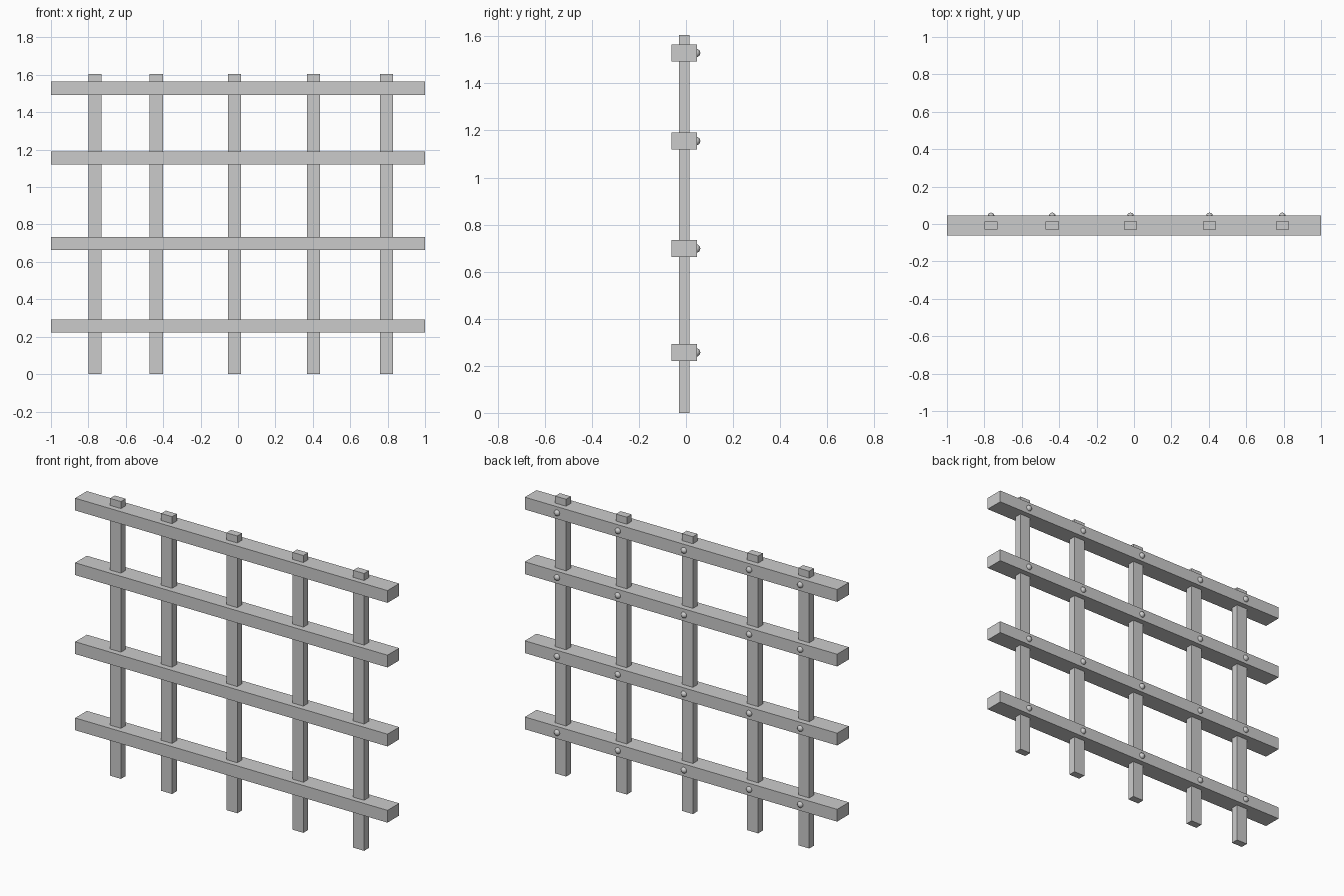
import bpy

if "Cube" in bpy.data.objects:
    bpy.data.objects.remove(bpy.data.objects["Cube"])

POST_X = [-0.764, -0.437, -0.019, 0.404, 0.793]
RAIL_Z = [0.257, 0.698, 1.155, 1.529]
Y = -0.0075          # shared centre line of posts and rails
RAIL_DEPTH = 0.107


def box(name, loc, size):
    bpy.ops.mesh.primitive_cube_add(size=1, location=loc)
    ob = bpy.context.object
    ob.name = name
    ob.scale = size
    bpy.ops.object.transform_apply(location=False, rotation=False, scale=True)
    return ob


# Vertical posts passing through the rails
for i, x in enumerate(POST_X, 1):
    box(f"post_{i}", (x, Y, 0.8025), (0.07, 0.043, 1.605))

# Horizontal rails
for j, z in enumerate(RAIL_Z, 1):
    box(f"rail_{j}", (0, Y, z), (2.0, RAIL_DEPTH, 0.071))

# Rounded rivet at every crossing, on the back only
for j, z in enumerate(RAIL_Z, 1):
    for i, x in enumerate(POST_X, 1):
        bpy.ops.mesh.primitive_uv_sphere_add(
            segments=12, ring_count=8, radius=0.018,
            location=(x, Y + RAIL_DEPTH / 2 - 0.003, z))
        rivet = bpy.context.object
        rivet.name = f"rivet_{j}_{i}"
        bpy.ops.object.shade_smooth_by_angle()
